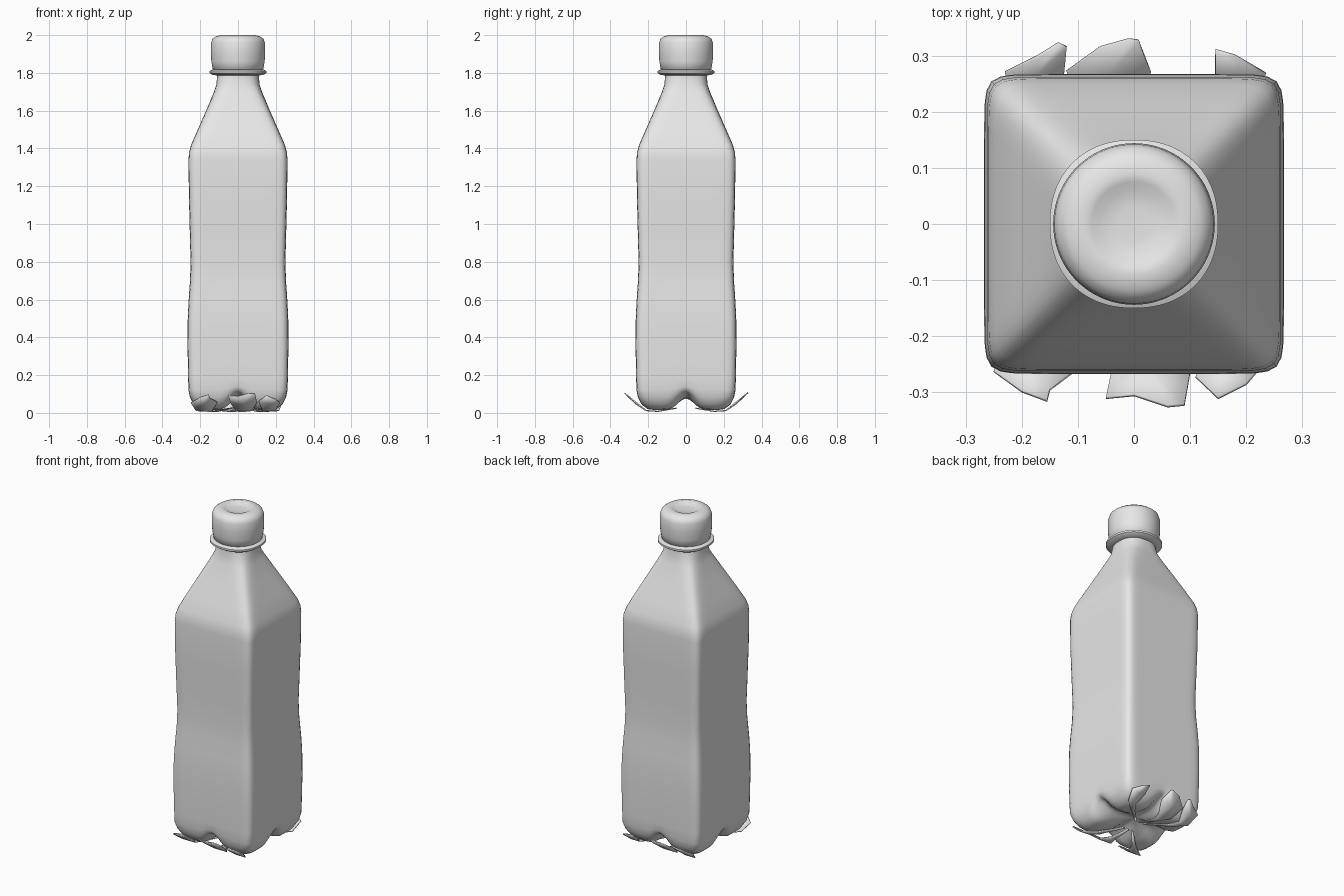
import bpy, bmesh, math
from mathutils import Vector

cube = bpy.data.objects.get("Cube")
if cube:
    bpy.data.objects.remove(cube, do_unlink=True)

SEGMENTS = 128

plastic = bpy.data.materials.new("grey_plastic")
plastic.use_nodes = True
grey = (0.8, 0.8, 0.8, 1)
plastic.diffuse_color = grey
plastic.node_tree.nodes["Principled BSDF"].inputs["Base Color"].default_value = grey


def finish(bm, name, angle):
    bmesh.ops.recalc_face_normals(bm, faces=bm.faces)
    mesh = bpy.data.meshes.new(name)
    bm.to_mesh(mesh)
    bm.free()
    obj = bpy.data.objects.new(name, mesh)
    bpy.context.collection.objects.link(obj)
    mesh.materials.append(plastic)
    bpy.ops.object.select_all(action='DESELECT')
    obj.select_set(True)
    bpy.context.view_layer.objects.active = obj
    bpy.ops.object.shade_smooth_by_angle(angle=math.radians(angle))
    return obj


def section_point(theta, z, half, power, arch):
    """Point on a rounded-square section; arch lifts the middle of each side."""
    c, s = math.cos(theta), math.sin(theta)
    r = half / (abs(c) ** power + abs(s) ** power) ** (1 / power)
    x, y = r * c, r * s
    lift = arch * math.exp(-(min(abs(x), abs(y)) / 0.055) ** 2)
    return Vector((x, y, z + lift))


def loft(name, rows, angle=50):
    """Rows hold height, half width, squareness power and arch lift."""
    bm = bmesh.new()
    rings = [[bm.verts.new(section_point(2 * math.pi * i / SEGMENTS, *row))
              for i in range(SEGMENTS)] for row in rows]
    for low, high in zip(rings, rings[1:]):
        for i in range(SEGMENTS):
            j = (i + 1) % SEGMENTS
            bm.faces.new((low[i], low[j], high[j], high[i]))
    for ring in (rings[0], rings[-1]):
        bm.faces.new(ring)
    return finish(bm, name, angle)


# Square bottle body: footed base, waist, sloping shoulder, round neck
loft("bottle_body", [
    (0.045, 0.01, 2, 0.03), (0.04, 0.06, 3, 0.035), (0.025, 0.12, 5, 0.05),
    (0.015, 0.17, 7, 0.065), (0.02, 0.205, 8, 0.08), (0.045, 0.236, 9, 0.065),
    (0.08, 0.254, 11, 0.04), (0.12, 0.262, 14, 0.018), (0.18, 0.264, 14, 0),
    (0.35, 0.267, 14, 0), (0.5, 0.266, 14, 0), (0.6, 0.261, 14, 0),
    (0.7, 0.254, 14, 0), (0.8, 0.251, 14, 0), (0.95, 0.255, 14, 0),
    (1.15, 0.26, 14, 0), (1.34, 0.262, 14, 0), (1.38, 0.259, 13, 0),
    (1.42, 0.248, 12, 0), (1.5, 0.213, 10, 0), (1.6, 0.169, 7, 0),
    (1.7, 0.127, 4, 0), (1.74, 0.114, 3, 0), (1.79, 0.11, 2.4, 0),
    (1.83, 0.11, 2, 0)])

# Collar flange below the cap
loft("neck_collar", [
    (1.785, 0.105, 2.3, 0), (1.79, 0.135, 2.3, 0), (1.8, 0.15, 2.2, 0),
    (1.811, 0.15, 2.2, 0), (1.818, 0.135, 2.1, 0), (1.822, 0.11, 2, 0)])

# Cap with rounded rim and dished top
loft("cap", [
    (1.815, 0.125, 2, 0), (1.822, 0.134, 2, 0), (1.86, 0.141, 2, 0),
    (1.91, 0.144, 2, 0), (1.96, 0.142, 2, 0), (1.98, 0.135, 2, 0),
    (1.993, 0.118, 2, 0), (2.0, 0.09, 2, 0), (1.997, 0.075, 2, 0),
    (1.989, 0.06, 2, 0), (1.986, 0.03, 2, 0)])


def scrap(name, outline, side, stalk_x):
    """Thin torn flap curling up beyond the base, with a stalk to the middle."""
    bm = bmesh.new()

    def at(x, y):
        rise = max(0, y - 0.2)
        return Vector((x, side * y, 0.004 + rise * 0.8))

    first, last = outline[0][0], outline[-1][0]
    mid = (first + last) / 2
    roots = [bm.verts.new(at(mid + (e - mid) * 0.6, 0.21)) for e in (first, last)]
    edge = [bm.verts.new(at(*p)) for p in outline]
    hub = bm.verts.new(at(mid, 0.265) - Vector((0, 0, 0.008)))
    loop = [roots[0]] + edge + [roots[1]]
    for a, b in zip(loop, loop[1:] + loop[:1]):
        bm.faces.new((hub, a, b))
    # Narrow stalk running inward under the base
    inner = [bm.verts.new((stalk_x + d, side * 0.05, 0.025)) for d in (-0.008, 0.008)]
    knee = [bm.verts.new((mid * 0.7 + d, side * 0.15, 0.008)) for d in (-0.015, 0.015)]
    if first > last:
        inner.reverse()
        knee.reverse()
    bm.faces.new((roots[0], roots[1], knee[1], knee[0]))
    bm.faces.new((knee[0], knee[1], inner[1], inner[0]))
    obj = finish(bm, name, 40)
    solid = obj.modifiers.new("thickness", 'SOLIDIFY')
    solid.thickness = 0.006
    solid.offset = 0


# Torn scraps around the foot, front then back
scrap("front_right_scrap", [(-0.25, 0.262), (-0.2, 0.298), (-0.155, 0.315),
                            (-0.15, 0.295), (-0.11, 0.265)], -1, -0.03)
scrap("front_middle_scrap", [(-0.04, 0.262), (-0.05, 0.31), (0, 0.305),
                             (0.06, 0.325), (0.09, 0.322), (0.1, 0.265)], -1, 0)
scrap("front_left_scrap", [(0.11, 0.272), (0.15, 0.31), (0.2, 0.285),
                           (0.22, 0.262)], -1, 0.03)
scrap("back_right_scrap", [(-0.23, 0.27), (-0.17, 0.3), (-0.135, 0.322),
                           (-0.12, 0.315), (-0.125, 0.265)], 1, -0.03)
scrap("back_middle_scrap", [(-0.12, 0.272), (-0.06, 0.315), (-0.01, 0.329),
                            (0.008, 0.327), (0.03, 0.27)], 1, 0)
scrap("back_left_scrap", [(0.145, 0.265), (0.145, 0.31), (0.18, 0.3),
                          (0.235, 0.268)], 1, 0.03)
